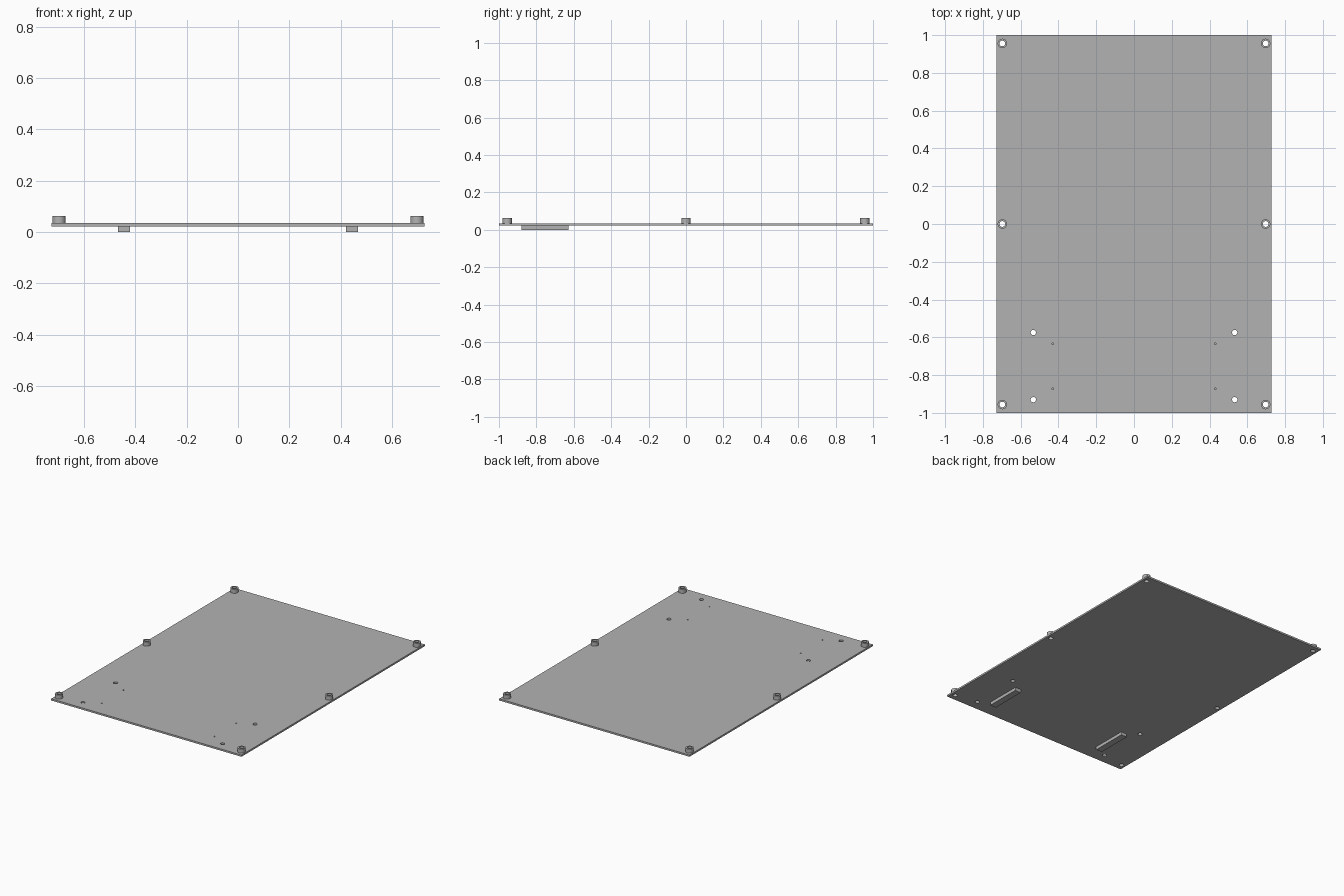
import bpy
import bmesh
from mathutils import Matrix

default_cube = bpy.data.objects.get("Cube")
if default_cube:
    bpy.data.objects.remove(default_cube, do_unlink=True)

# Heights of the layers
BAR_BOTTOM, PLATE_BOTTOM, PLATE_TOP, SPACER_TOP = 0.0, 0.022, 0.034, 0.062

grey = bpy.data.materials.new("plain grey")
grey.use_nodes = True
colour = (0.45, 0.45, 0.45, 1)
grey.diffuse_color = colour
grey.node_tree.nodes["Principled BSDF"].inputs["Base Color"].default_value = colour


def make_object(name, bm):
    mesh = bpy.data.meshes.new(name)
    bm.to_mesh(mesh)
    bm.free()
    mesh.materials.append(grey)
    obj = bpy.data.objects.new(name, mesh)
    bpy.context.collection.objects.link(obj)
    return obj


def add_box(bm, x, y, width, depth, bottom, top):
    place = Matrix.Translation((x, y, (bottom + top) / 2))
    scale = Matrix.Diagonal((width, depth, top - bottom, 1))
    bmesh.ops.create_cube(bm, size=1, matrix=place @ scale)


def add_cylinder(bm, x, y, radius, bottom, top):
    bmesh.ops.create_cone(bm, cap_ends=True, segments=32, radius1=radius, radius2=radius,
                          depth=top - bottom,
                          matrix=Matrix.Translation((x, y, (bottom + top) / 2)))


def smooth(obj):
    bpy.ops.object.select_all(action="DESELECT")
    obj.select_set(True)
    bpy.context.view_layer.objects.active = obj
    bpy.ops.object.shade_smooth_by_angle()


def cut(obj, cutter):
    mod = obj.modifiers.new("holes", "BOOLEAN")
    mod.operation = "DIFFERENCE"
    mod.solver = "EXACT"
    mod.object = cutter


spacer_spots = [(x, y) for x in (-0.697, 0.697) for y in (-0.956, 0, 0.956)]
mount_spots = [(x, y) for x in (-0.533, 0.533) for y in (-0.93, -0.575)]
pin_spots = [(x, y) for x in (-0.431, 0.431) for y in (-0.872, -0.634)]

# Drill for every hole through the plate
bm = bmesh.new()
for spots, radius in ((spacer_spots, 0.015), (mount_spots, 0.014), (pin_spots, 0.005)):
    for x, y in spots:
        add_cylinder(bm, x, y, radius, PLATE_BOTTOM - 0.01, SPACER_TOP + 0.01)
drill = make_object("hole_cutter", bm)
drill.hide_render = True
drill.hide_set(True)

# Flat base plate
bm = bmesh.new()
add_box(bm, 0, 0, 1.454, 2, PLATE_BOTTOM, PLATE_TOP)
plate = make_object("base_plate", bm)
cut(plate, drill)
smooth(plate)

# Hollow round spacers along both long edges
for i, (x, y) in enumerate(spacer_spots):
    bm = bmesh.new()
    add_cylinder(bm, x, y, 0.025, PLATE_TOP, SPACER_TOP)
    spacer = make_object(f"spacer_{i + 1}", bm)
    cut(spacer, drill)
    smooth(spacer)

# Runner bars under the plate
for side, name in ((1, "left_runner"), (-1, "right_runner")):
    bm = bmesh.new()
    add_box(bm, side * 0.444, -0.754, 0.046, 0.25, BAR_BOTTOM, PLATE_BOTTOM)
    make_object(name, bm)
